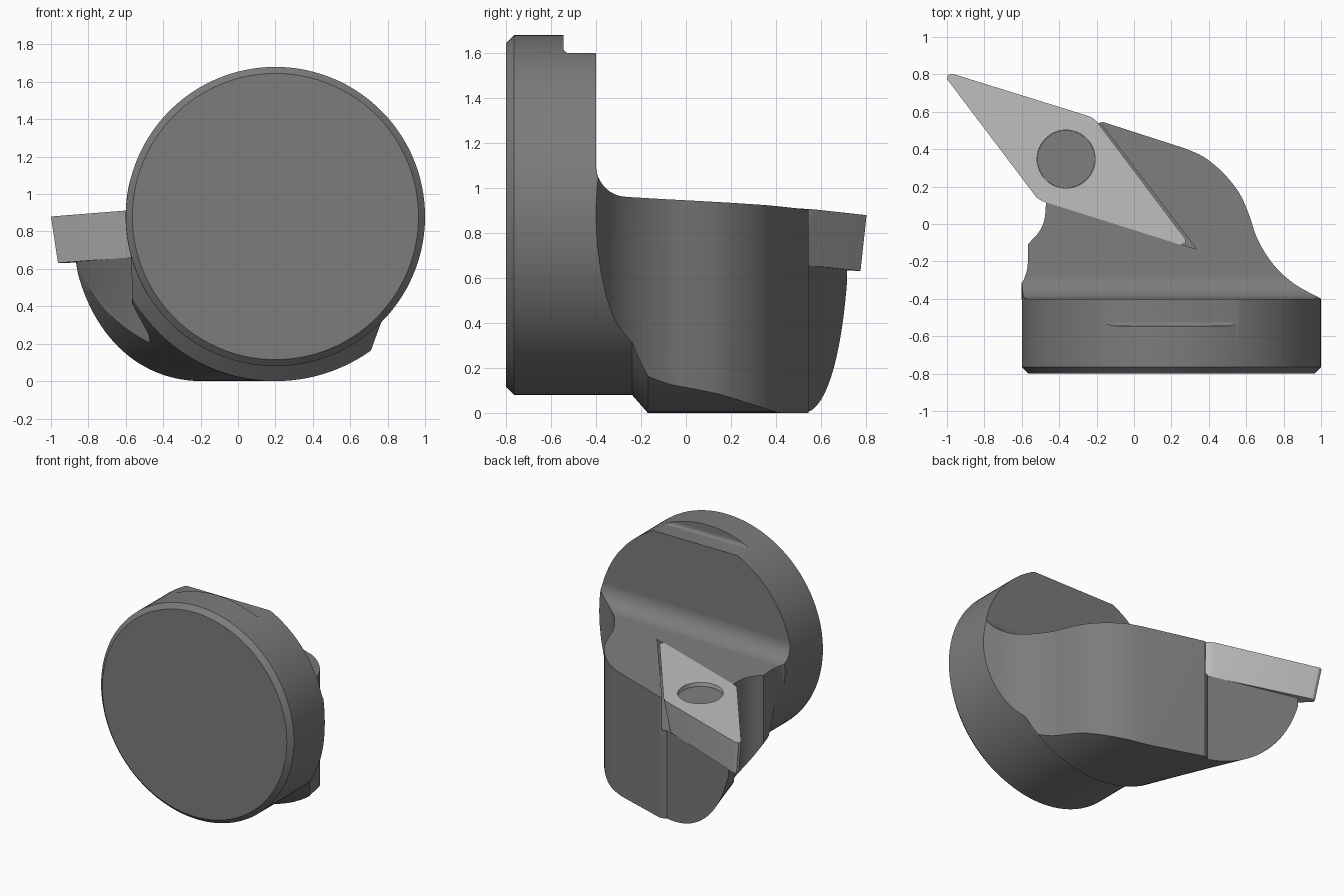
import bpy, bmesh
from math import sin, cos, pi, radians
from mathutils import Vector

if "Cube" in bpy.data.objects:
    bpy.data.objects.remove(bpy.data.objects["Cube"])


def material(name, v):
    m = bpy.data.materials.new(name)
    m.diffuse_color = (v, v, v, 1)
    m.use_nodes = True
    m.node_tree.nodes["Principled BSDF"].inputs["Base Color"].default_value = m.diffuse_color
    return m


def loft(name, rings, mat=None):
    """Closed solid through rings with equal point counts."""
    bm = bmesh.new()
    vs = [[bm.verts.new(p) for p in r] for r in rings]
    n = len(rings[0])
    for a, b in zip(vs, vs[1:]):
        for i in range(n):
            j = (i + 1) % n
            bm.faces.new((a[i], a[j], b[j], b[i]))
    bm.faces.new(vs[0])
    bm.faces.new(vs[-1])
    bmesh.ops.recalc_face_normals(bm, faces=bm.faces)
    me = bpy.data.meshes.new(name)
    bm.to_mesh(me)
    bm.free()
    ob = bpy.data.objects.new(name, me)
    bpy.context.collection.objects.link(ob)
    if mat:
        me.materials.append(mat)
    return ob


def activate(ob):
    bpy.ops.object.select_all(action='DESELECT')
    ob.select_set(True)
    bpy.context.view_layer.objects.active = ob


def boolean(ob, cutter, op):
    activate(ob)
    cutter.hide_render = True
    m = ob.modifiers.new("cut", 'BOOLEAN')
    m.object, m.operation, m.solver = cutter, op, 'EXACT'
    bpy.ops.object.modifier_apply(modifier=m.name)
    bpy.data.objects.remove(cutter)


def smooth(ob):
    activate(ob)
    bpy.ops.object.shade_smooth_by_angle(angle=radians(28))


def spline(pts, steps=6):
    """Smooth curve through 2D points."""
    p = [Vector(q) for q in pts]
    p = [2 * p[0] - p[1]] + p + [2 * p[-1] - p[-2]]
    out = []
    for i in range(1, len(p) - 2):
        a, b, c, d = p[i - 1:i + 3]
        for s in range(steps):
            t = s / steps
            out.append(0.5 * (2 * b + (c - a) * t + (2 * a - 5 * b + 4 * c - d) * t**2
                              + (3 * b - a - 3 * c + d) * t**3))
    return out + [p[-2]]


def top_z(x, y):
    return 0.935 + 0.02 * x - 0.045 * y


def circle(cx, cz, r, y, n=128):
    return [(cx + r * cos(2 * pi * i / n), y, cz + r * sin(2 * pi * i / n)) for i in range(n)]


def arc(cx, cy, r, a0, a1, n=10):
    return [(cx + r * cos(radians(a0 + (a1 - a0) * i / n)),
             cy + r * sin(radians(a0 + (a1 - a0) * i / n))) for i in range(n + 1)]


steel = material("dark_steel", 0.2)
carbide = material("light_carbide", 0.5)

# Mounting disc with chamfered front and a notched flat on top
CX, CZ = 0.2, 0.88
disc = loft("mounting_disc", [circle(CX, CZ, r, y) for y, r in
                              ((-0.8, 0.765), (-0.765, 0.8), (-0.4, 0.8))], steel)
notch = [(-0.3, 1.6)] + arc(-0.52, 1.625, 0.025, 270, 180) + [(-0.545, 1.8), (-0.3, 1.8)]
boolean(disc, loft("notch_cutter", [[(x, y, z) for y, z in notch] for x in (-0.6, 1)]), 'DIFFERENCE')
smooth(disc)


# Holder body: rounded underside that widens to the left towards the tip
def section(y, r):
    k = max(0, y + 0.17)
    cl, a = CX - 0.001 - 0.565 * k, r - 0.326 * k
    ts = [radians(-20 + 110 * i / 40) for i in range(41)]
    return ([(cl - a * cos(t), y, CZ - r * sin(t)) for t in ts]
            + [(CX + r * cos(t), y, CZ - r * sin(t)) for t in reversed(ts)])


body = loft("holder_body", [section(-0.5, 0.8), section(-0.24, 0.8)]
            + [section(y, 0.88) for y in (-0.17, 0.05, 0.3, 0.55, 0.85)], steel)

# Plan outline
outline = (spline([(0.27, 0.405), (0.37, 0.36), (0.47, 0.28), (0.56, 0.17), (0.615, 0.05),
                   (0.66, -0.08), (0.74, -0.21), (0.85, -0.315), (1.0, -0.4)])
           + [Vector(p) for p in ((-0.605, -0.4), (-0.605, -0.32))]
           + spline([(-0.59, -0.3), (-0.573, -0.25), (-0.567, -0.2)], 4)
           + spline([(-0.567, -0.108), (-0.51, -0.045), (-0.48, 0.02), (-0.47, 0.115)])
           + [Vector(p) for p in ((-0.48, 0.14), (-0.875, 0.665), (-0.88, 0.69), (-0.855, 0.715),
                                  (-0.21, 0.527), (-0.19, 0.54), (-0.165, 0.545))])
boolean(body, loft("plan_cutter", [[(p.x, p.y, z) for p in outline] for z in (-0.2, 1.5)]),
        'INTERSECT')

# Sloping top with a fillet up to the disc
side = ([(-0.7, -0.3), (1.1, -0.3), (1.1, top_z(0, 1.1) - 0.006), (0.5, top_z(0, 0.5) - 0.003)]
        + arc(-0.265, 1.08, 0.135, 270, 180, 14) + [(-0.7, 1.08)])
boolean(body, loft("top_cutter", [[(x, y, z + 0.02 * x) for y, z in side] for x in (-1.3, 1.3)]),
        'INTERSECT')

# Insert pocket
pocket = [(0.335, -0.135), (-0.3, 0.697), (-1.2, 1.0), (-0.9, 0.25)]
boolean(body, loft("pocket_cutter", [[(x, y, top_z(x, y) + d) for x, y in pocket]
                                     for d in (-0.25, 0.4)]), 'DIFFERENCE')
smooth(body)

# Diamond cutting insert with tapered sides and a screw hole
mid = Vector((-0.363, 0.347))
tip = [Vector(p) for p in ((-1, 0.775), (-0.995, 0.797), (-0.97, 0.803), (-0.23, 0.573), (-0.2, 0.55),
                           (0.275, -0.08), (0.275, -0.105), (0.245, -0.11), (-0.49, 0.122),
                           (-0.52, 0.14))]
low = [p + (mid - p).normalized() * 0.045 for p in tip]
insert = loft("cutting_insert", [[(p.x, p.y, top_z(*p)) for p in tip],
                                 [(p.x, p.y, top_z(*p) - 0.25) for p in low]], carbide)


def plug(name, r, lo, hi, mat=None):
    pts = [(x, y) for x, y in arc(mid.x, mid.y, r, 0, 360, 64)[:-1]]
    return loft(name, [[(x, y, top_z(x, y) + d) for x, y in pts] for d in (lo, hi)], mat)


boolean(insert, plug("hole_cutter", 0.155, -0.4, 0.2), 'DIFFERENCE')
smooth(insert)
smooth(plug("insert_screw", 0.154, -0.249, -0.03, steel))
